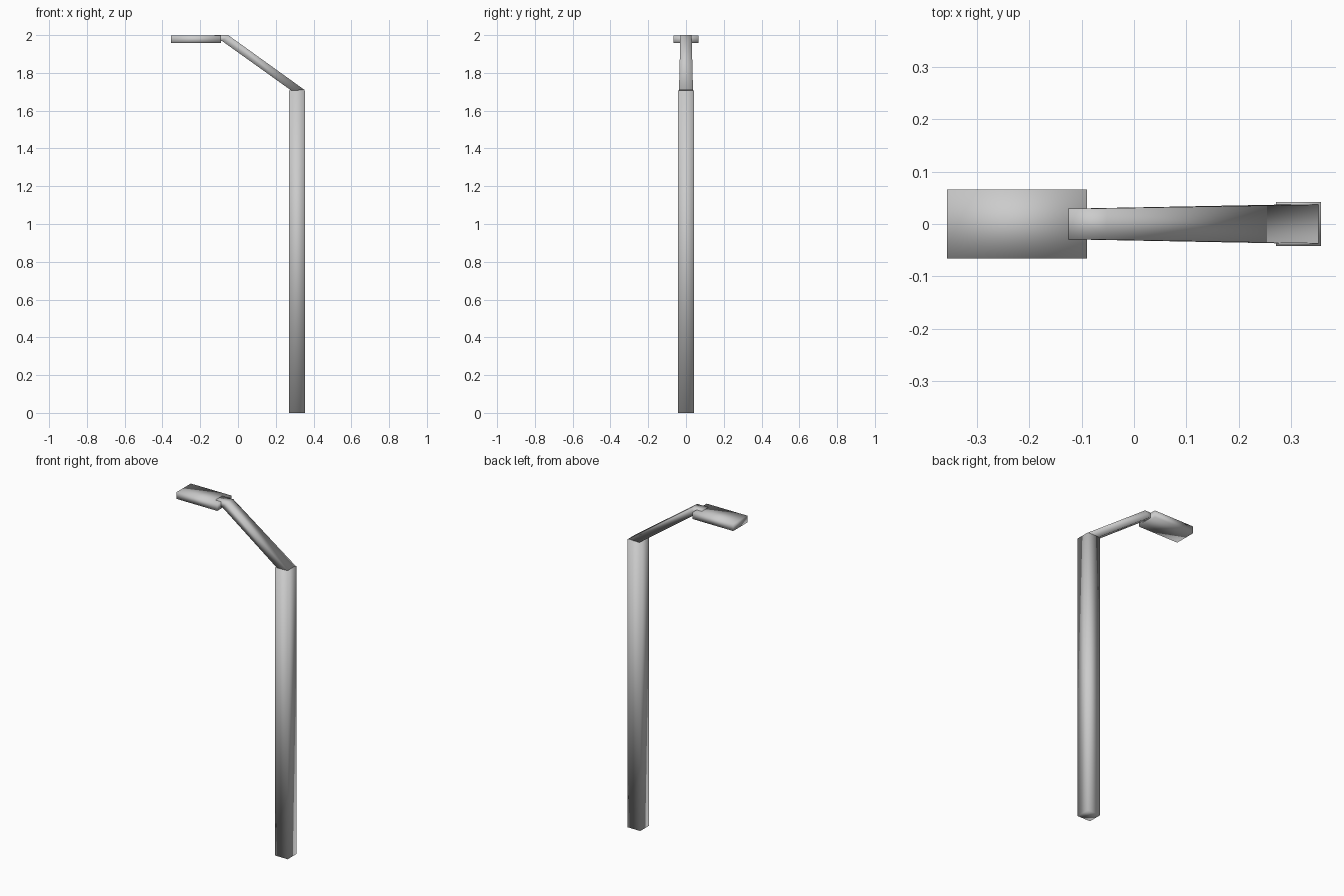
import bpy
import bmesh

if "Cube" in bpy.data.objects:
    bpy.data.objects.remove(bpy.data.objects["Cube"])


def loft(name, sections):
    """Skin matching four-sided rings, cap both ends, smooth shade."""
    bm = bmesh.new()
    rings = [[bm.verts.new(p) for p in s] for s in sections]
    for a, b in zip(rings, rings[1:]):
        for i in range(4):
            j = (i + 1) % 4
            bm.faces.new((a[i], a[j], b[j], b[i]))
    bm.faces.new(rings[0])
    bm.faces.new(rings[-1])
    bmesh.ops.recalc_face_normals(bm, faces=bm.faces)
    for f in bm.faces:
        f.smooth = True
    mesh = bpy.data.meshes.new(name)
    bm.to_mesh(mesh)
    bm.free()
    obj = bpy.data.objects.new(name, mesh)
    bpy.context.collection.objects.link(obj)
    return obj


def slab(x0, x1, hy, z):
    return [(x0, -hy, z), (x1, -hy, z), (x1, hy, z), (x0, hy, z)]


def arm_ring(lower, upper, hy):
    (xl, zl), (xu, zu) = lower, upper
    return [(xl, -hy, zl), (xu, -hy, zu), (xu, hy, zu), (xl, hy, zl)]


# Square post
loft("post", [slab(0.271, 0.356, 0.042, z) for z in (0, 1.708)])

# Tapering bent arm, its tip buried in the lamp head
loft("arm", [
    arm_ring((0.283, 1.706), (0.352, 1.71), 0.037),
    arm_ring((-0.083, 1.968), (-0.052, 2.0), 0.03),
    arm_ring((-0.125, 1.968), (-0.125, 2.0), 0.03),
])

# Flat lamp head
loft("lamp_head", [slab(-0.356, -0.09, 0.066, z) for z in (1.957, 1.998)])
